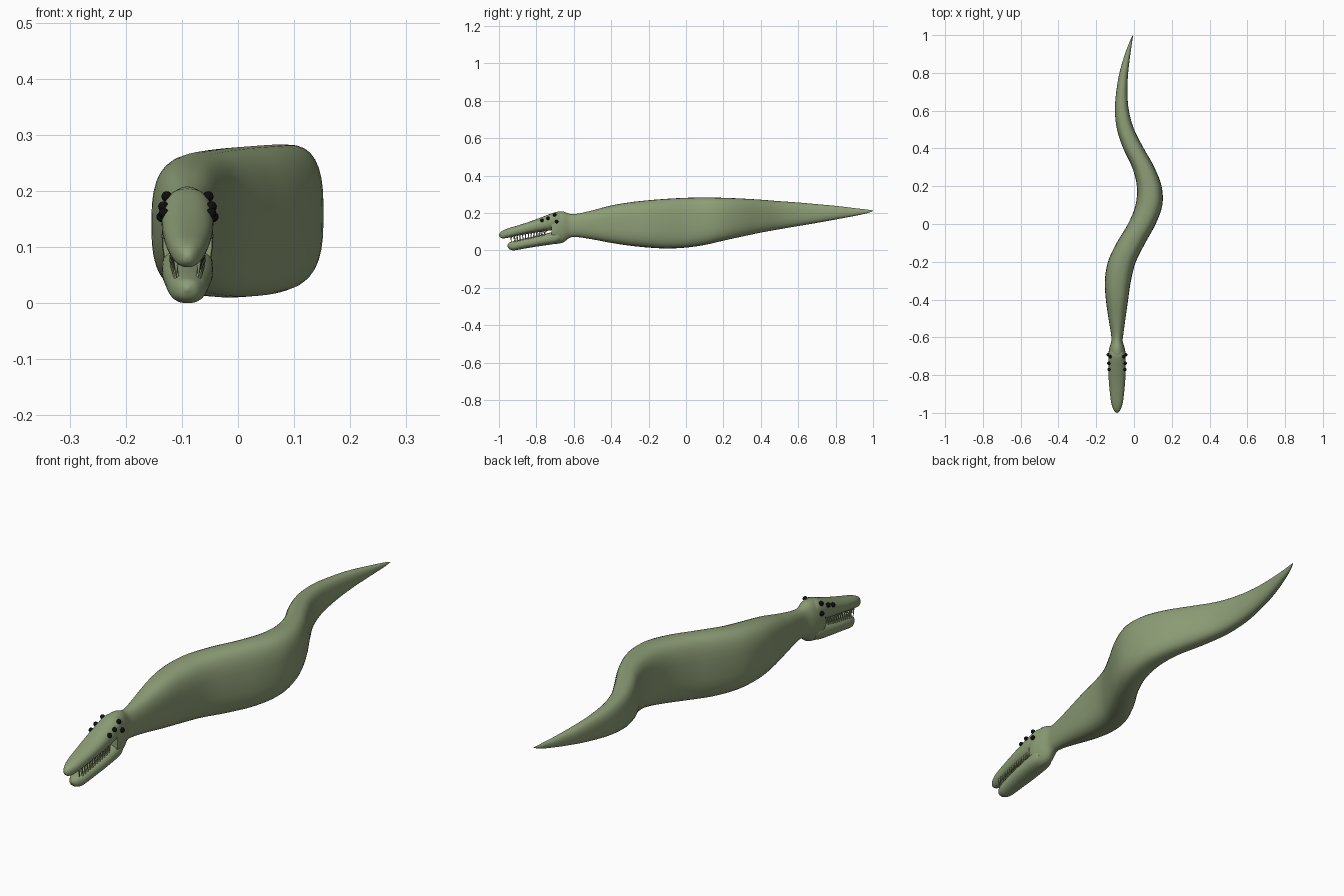
import bpy, bmesh, math
from mathutils import Vector, Matrix

if "Cube" in bpy.data.objects:
    bpy.data.objects.remove(bpy.data.objects["Cube"])


def material(name, rgb):
    m = bpy.data.materials.new(name)
    m.diffuse_color = (*rgb, 1)
    m.use_nodes = True
    m.node_tree.nodes["Principled BSDF"].inputs["Base Color"].default_value = m.diffuse_color
    return m


GREEN = material("olive skin", (0.265, 0.333, 0.180))
BLACK = material("eye black", (0.004, 0.004, 0.004))
HEAD_X = -0.09


def finish(bm, name, mat):
    bmesh.ops.recalc_face_normals(bm, faces=bm.faces)
    me = bpy.data.meshes.new(name)
    bm.to_mesh(me)
    bm.free()
    me.materials.append(mat)
    ob = bpy.data.objects.new(name, me)
    bpy.context.collection.objects.link(ob)
    bpy.context.view_layer.objects.active = ob
    ob.select_set(True)
    bpy.ops.object.shade_smooth_by_angle(angle=math.radians(50))
    ob.select_set(False)
    return ob


def smooth_path(keys, steps):
    """Catmull-Rom through rows of section values."""
    out = []
    for i in range(len(keys) - 1):
        p0, p1 = keys[max(i - 1, 0)], keys[i]
        p2, p3 = keys[i + 1], keys[min(i + 2, len(keys) - 1)]
        for s in range(steps):
            t = s / steps
            out.append([0.5 * (2 * b + (c - a) * t + (2 * a - 5 * b + 4 * c - d) * t * t
                               + (3 * b - a - 3 * c + d) * t ** 3)
                        for a, b, c, d in zip(p0, p1, p2, p3)])
    return out + [list(keys[-1])]


def loft(name, keys, steps=4, sides=32):
    """Sections are (y, x left, x right, z bottom, z top, squareness)."""
    bm = bmesh.new()
    rings = []
    for y, xl, xr, zb, zt, n in smooth_path(keys, steps):
        ring = []
        for k in range(sides):
            a = 2 * math.pi * k / sides
            c, s = math.cos(a), math.sin(a)
            u = math.copysign(abs(c) ** (2 / n), c)
            v = math.copysign(abs(s) ** (2 / n), s)
            ring.append(bm.verts.new(((xl + xr) / 2 + u * (xr - xl) / 2, y,
                                      (zb + zt) / 2 + v * (zt - zb) / 2)))
        rings.append(ring)
    for r, q in zip(rings, rings[1:]):
        for k in range(sides):
            j = (k + 1) % sides
            bm.faces.new((r[k], r[j], q[j], q[k]))
    bm.faces.new(rings[0])
    bm.faces.new(rings[-1])
    return finish(bm, name, GREEN)


# Winding body, from the back of the head to the tail tip
loft("body", [
    (-0.72, -0.134, -0.046, 0.036, 0.193, 2.2),
    (-0.69, -0.136, -0.044, 0.035, 0.206, 2.2),
    (-0.655, -0.130, -0.050, 0.043, 0.207, 2.2),
    (-0.62, -0.120, -0.060, 0.068, 0.195, 2.2),
    (-0.58, -0.122, -0.056, 0.071, 0.196, 2.3),
    (-0.50, -0.135, -0.045, 0.059, 0.214, 2.5),
    (-0.40, -0.149, -0.031, 0.040, 0.240, 2.7),
    (-0.30, -0.154, -0.016, 0.025, 0.257, 2.8),
    (-0.20, -0.138, 0.010, 0.015, 0.268, 2.8),
    (-0.10, -0.092, 0.060, 0.010, 0.276, 2.8),
    (0.00, -0.032, 0.115, 0.015, 0.281, 2.8),
    (0.10, 0.008, 0.150, 0.029, 0.283, 2.8),
    (0.20, 0.015, 0.146, 0.052, 0.281, 2.8),
    (0.30, -0.010, 0.108, 0.074, 0.277, 2.7),
    (0.40, -0.057, 0.052, 0.095, 0.271, 2.7),
    (0.50, -0.090, 0.001, 0.113, 0.263, 2.6),
    (0.60, -0.101, -0.027, 0.130, 0.256, 2.5),
    (0.70, -0.094, -0.035, 0.147, 0.247, 2.4),
    (0.80, -0.077, -0.031, 0.165, 0.238, 2.3),
    (0.90, -0.048, -0.019, 0.184, 0.226, 2.2),
    (0.97, -0.021, -0.009, 0.199, 0.218, 2.0),
    (1.00, -0.006, -0.004, 0.211, 0.213, 2.0),
])


def jaw(name, rows):
    loft(name, [(y, HEAD_X - w, HEAD_X + w, zb, zt, 2.3) for y, w, zb, zt in rows])


# Open jaws: (y, half width, z bottom, z top)
UPPER = [(-0.67, 0.036, 0.125, 0.200), (-0.70, 0.044, 0.112, 0.204),
         (-0.77, 0.046, 0.100, 0.178), (-0.835, 0.043, 0.090, 0.154),
         (-0.90, 0.037, 0.078, 0.133), (-0.95, 0.030, 0.068, 0.118),
         (-0.98, 0.020, 0.064, 0.106), (-0.995, 0.010, 0.071, 0.094),
         (-1.0, 0.001, 0.081, 0.083)]
LOWER = [(-0.67, 0.036, 0.046, 0.105), (-0.70, 0.045, 0.035, 0.101),
         (-0.78, 0.045, 0.023, 0.082), (-0.85, 0.040, 0.012, 0.066),
         (-0.90, 0.035, 0.003, 0.055), (-0.925, 0.029, 0.000, 0.048),
         (-0.945, 0.018, 0.007, 0.041), (-0.955, 0.002, 0.023, 0.027)]
jaw("upper_jaw", UPPER)
jaw("lower_jaw", LOWER)


def sample(rows, y, col):
    for a, b in zip(rows, rows[1:]):
        if b[0] <= y <= a[0]:
            t = (y - a[0]) / (b[0] - a[0])
            return a[col] + (b[col] - a[col]) * t


# Teeth: a row of cones on each side of each jaw
def teeth(name, rows, col, direction, y_front, y_back, count):
    bm = bmesh.new()
    for i in range(count):
        y = y_front + (y_back - y_front) * i / (count - 1)
        w = sample(rows, y, 1) * 0.62
        z = sample(rows, y, col)
        length = 0.036 if i == 0 else 0.028
        for side in (-1, 1):
            m = Matrix.Translation((HEAD_X + side * w, y, z + direction * (length / 2 - 0.010)))
            if direction < 0:
                m = m @ Matrix.Rotation(math.pi, 4, 'X')
            bmesh.ops.create_cone(bm, cap_ends=True, segments=8, radius1=0.005,
                                  radius2=0.0008, depth=length, matrix=m)
    finish(bm, name, GREEN)


teeth("upper_teeth", UPPER, 2, -1, -0.935, -0.75, 13)
teeth("lower_teeth", LOWER, 3, 1, -0.915, -0.757, 12)

# Eyes: four black beads on each side of the head
bm = bmesh.new()
for y, z, dx in [(-0.77, 0.160, 0.042), (-0.738, 0.172, 0.043),
                 (-0.702, 0.190, 0.037), (-0.692, 0.154, 0.046)]:
    for side in (-1, 1):
        bmesh.ops.create_uvsphere(bm, u_segments=14, v_segments=10, radius=0.0095,
                                  matrix=Matrix.Translation((HEAD_X + side * dx, y, z)))
finish(bm, "eyes", BLACK)
